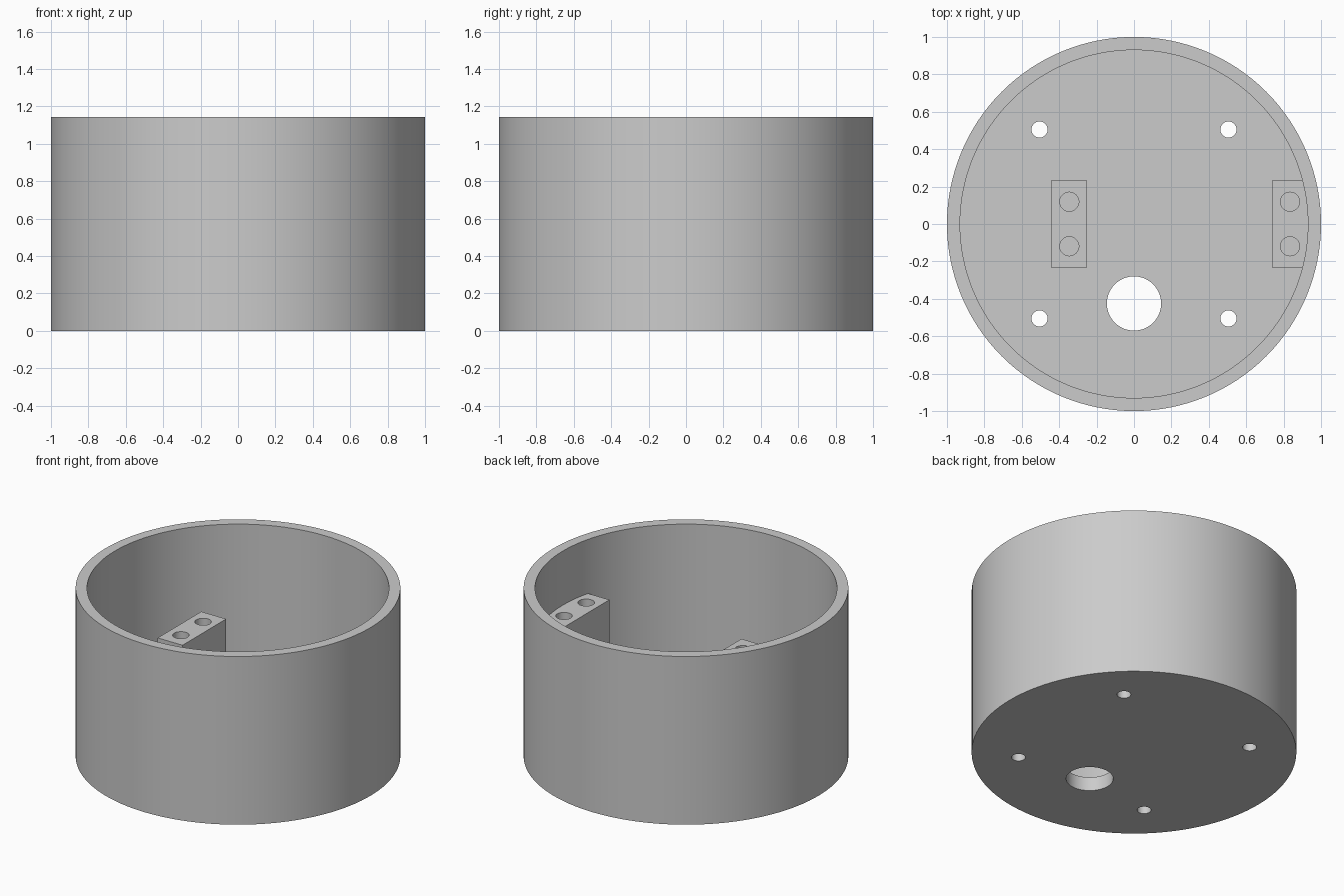
import bpy
import bmesh
from math import radians
from mathutils import Matrix, Vector

if "Cube" in bpy.data.objects:
    bpy.data.objects.remove(bpy.data.objects["Cube"], do_unlink=True)

HEIGHT, FLOOR = 1.143, 0.094
INNER_RADIUS = 0.93
BLOCK_TOP, BLOCK_HALF_DEPTH = 0.775, 0.234
SCREW_DEPTH = 0.35

grey = bpy.data.materials.new("plain grey")
grey.use_nodes = True
colour = (0.6, 0.6, 0.6, 1)
grey.diffuse_color = colour
grey.node_tree.nodes["Principled BSDF"].inputs["Base Color"].default_value = colour


def add_object(name, bm):
    mesh = bpy.data.meshes.new(name)
    bm.to_mesh(mesh)
    bm.free()
    mesh.materials.append(grey)
    obj = bpy.data.objects.new(name, mesh)
    bpy.context.collection.objects.link(obj)
    return obj


def add_cylinder(name, x, y, radius, bottom, top, segments=48):
    bm = bmesh.new()
    bmesh.ops.create_cone(bm, cap_ends=True, segments=segments,
                          radius1=radius, radius2=radius, depth=top - bottom,
                          matrix=Matrix.Translation((x, y, (bottom + top) / 2)))
    return add_object(name, bm)


def add_box(name, low, high):
    low, high = Vector(low), Vector(high)
    bm = bmesh.new()
    bmesh.ops.create_cube(bm, size=1)
    bmesh.ops.scale(bm, vec=high - low, verts=bm.verts)
    bmesh.ops.translate(bm, vec=(low + high) / 2, verts=bm.verts)
    return add_object(name, bm)


def select_only(obj):
    bpy.ops.object.select_all(action='DESELECT')
    obj.select_set(True)
    bpy.context.view_layer.objects.active = obj


def cut(obj, cutter):
    mod = obj.modifiers.new("cut", 'BOOLEAN')
    mod.operation = 'DIFFERENCE'
    mod.solver = 'EXACT'
    mod.object = cutter
    select_only(obj)
    bpy.ops.object.modifier_apply(modifier=mod.name)
    bpy.data.objects.remove(cutter, do_unlink=True)


def smooth(obj):
    select_only(obj)
    bpy.ops.object.shade_smooth_by_angle(angle=radians(30))


# Round housing, hollowed down to the floor
housing = add_cylinder("housing", 0, 0, 1, 0, HEIGHT, 128)
cut(housing, add_cylinder("cavity", 0, 0, INNER_RADIUS, FLOOR, HEIGHT + 0.2, 128))

# Cable opening and four mounting holes through the floor
cut(housing, add_cylinder("cable_hole", 0, -0.425, 0.145, -0.1, 0.3, 64))
for x in (-0.505, 0.505):
    for y in (-0.505, 0.505):
        cut(housing, add_cylinder("mounting_hole", x, y, 0.043, -0.1, 0.3))
smooth(housing)

# Two support blocks with blind screw holes; the outer one merges into the wall
for name, x1, x2, hole_x in (("inner_block", -0.44, -0.253, -0.346),
                             ("wall_block", 0.74, 0.95, 0.834)):
    block = add_box(name, (x1, -BLOCK_HALF_DEPTH, FLOOR / 2),
                    (x2, BLOCK_HALF_DEPTH, BLOCK_TOP))
    for y in (-0.119, 0.119):
        cut(block, add_cylinder("screw_hole", hole_x, y, 0.051,
                                BLOCK_TOP - SCREW_DEPTH, BLOCK_TOP + 0.1))
    smooth(block)
